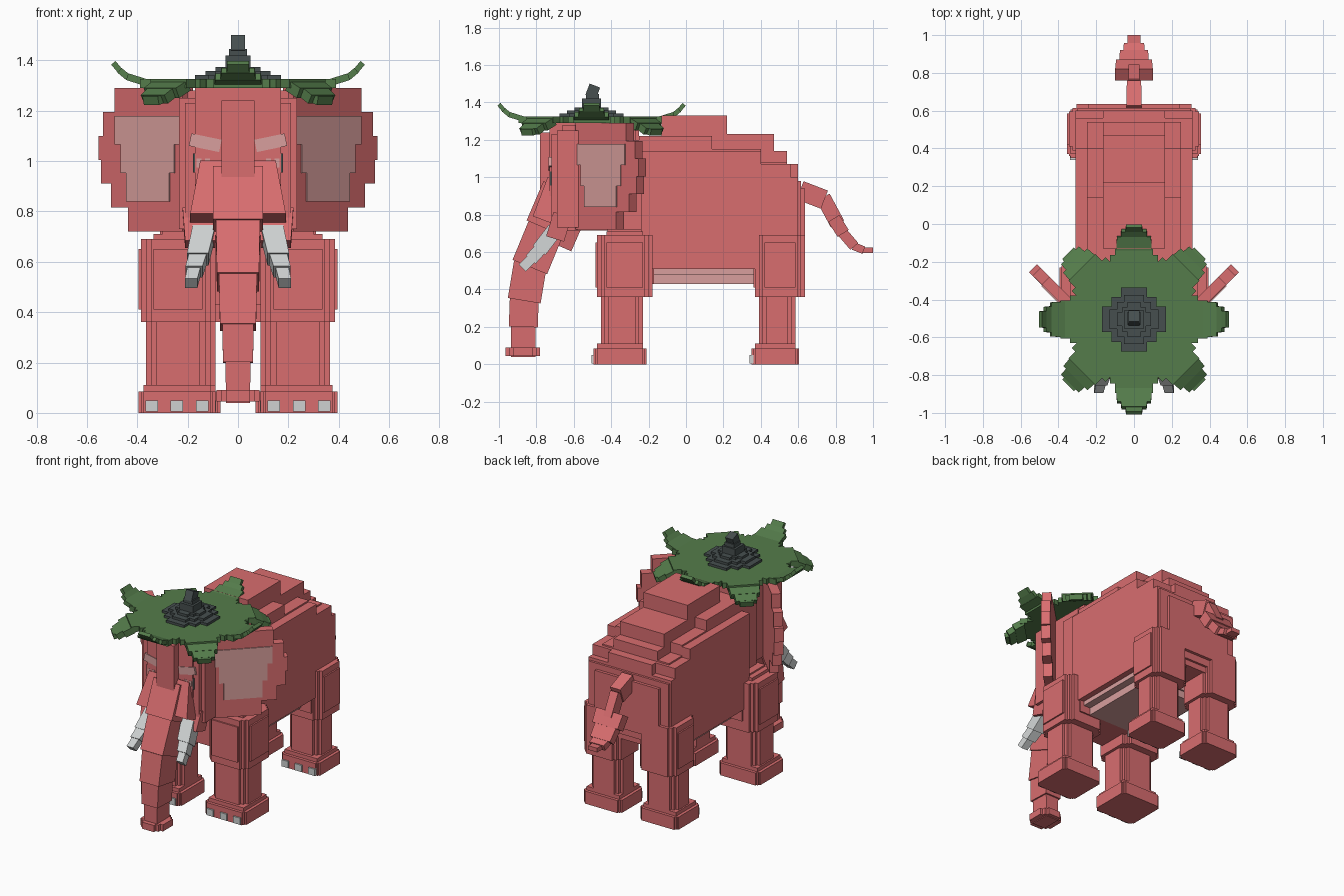
import bpy, bmesh, math
from mathutils import Vector

default_cube = bpy.data.objects.get("Cube")
if default_cube:
    bpy.data.objects.remove(default_cube, do_unlink=True)


def material(name, red, green, blue):
    colour = (red, green, blue, 1)
    result = bpy.data.materials.new(name)
    result.use_nodes = True
    result.diffuse_color = colour
    result.node_tree.nodes["Principled BSDF"].inputs["Base Color"].default_value = colour
    return result


skin = material("rose skin", .69, .153, .159)
pale = material("pale pink", .69, .347, .337)
ivory = material("ivory grey", .62, .64, .64)
leaf = material("leaf green", .089, .202, .07)
slate = material("dark slate", .061, .078, .078)


# Every solid is a pair of matching rings, lofted and capped
def make(name, colour, solids):
    bm = bmesh.new()
    for ring_a, ring_b in solids:
        first = [bm.verts.new(point) for point in ring_a]
        second = [bm.verts.new(point) for point in ring_b]
        bm.faces.new(first)
        bm.faces.new(reversed(second))
        for i in range(len(first)):
            bm.faces.new((first[i - 1], second[i - 1], second[i], first[i]))
    bmesh.ops.recalc_face_normals(bm, faces=bm.faces)
    mesh = bpy.data.meshes.new(name)
    bm.to_mesh(mesh)
    bm.free()
    mesh.materials.append(colour)
    bpy.context.collection.objects.link(bpy.data.objects.new(name, mesh))


def loft(outline, bottom, top):
    return [(x, y, bottom) for x, y in outline], [(x, y, top) for x, y in outline]


def box(left, right, front, back, bottom, top):
    return loft([(left, front), (right, front), (right, back), (left, back)], bottom, top)


def slab(half, front, back, bottom, top):
    return box(-half, half, front, back, bottom, top)


def mirror(solids):
    return solids + [tuple([(-x, y, z) for x, y, z in ring] for ring in solid) for solid in solids]


def notched(left, right, front, back, bottom, top, notch):
    """Block whose upright edges are cut in steps."""
    return [box(left + step * notch, right - step * notch,
                front + (2 - step) * notch, back - (2 - step) * notch, bottom, top)
            for step in range(3)]


def bar(start, end, width, end_width, thick, side=Vector((1, 0, 0))):
    """Tapered bar; width is a half size along side, thick a half size across it."""
    start, end = Vector(start), Vector(end)
    across = (end - start).cross(side).normalized() * thick
    return tuple([point - side * half - across, point + side * half - across,
                  point + side * half + across, point - side * half + across]
                 for point, half in ((start, width), (end, end_width)))


def chain(path, widths, thicks, side=Vector((1, 0, 0))):
    """Bars along a path, each one stepping down in size and overlapping the last."""
    path = [Vector(point) for point in path]
    bars = []
    for i, (start, end) in enumerate(zip(path, path[1:])):
        fraction = i / (len(path) - 2)
        width = widths[0] + (widths[1] - widths[0]) * fraction
        thick = thicks[0] + (thicks[1] - thicks[0]) * fraction
        bars.append(bar(start.lerp(end, -.1 if i else 0), end, width, width * .95, thick, side))
    return bars


def in_profile(*points):
    return [(0, y, z) for y, z in points]


def staircase(half, front, bottom, *steps):
    """Side profile that steps down towards the back, extruded across."""
    outline = [(front, bottom)]
    for back, top in steps:
        outline += [(front, top), (back, top)]
        front = back
    outline.append((front, bottom))
    return [(-half, y, z) for y, z in outline], [(half, y, z) for y, z in outline]


# Torso in three stepped layers, then neck, chest, rump and belly
make("torso", skin, [
    staircase(.31, -.24, .51, (.4, 1.14), (.56, 1.07), (.6, 1)),
    staircase(.25, -.25, .6, (.14, 1.22), (.4, 1.15), (.54, 1.08)),
    staircase(.165, -.13, .9, (.22, 1.33), (.47, 1.23), (.54, 1.14), (.6, 1.07))])
make("neck", skin, [slab(.25, -.4, -.1, .7, 1.2)])
make("chest", skin, [slab(.3, -.42, -.17, .43, .72)])
make("rump", skin, [slab(.3, .5, .615, .55, .98), slab(.24, .5, .635, .6, .94)])
make("belly", pale, [slab(.27, -.2, .38, .48, .52), slab(.22, -.2, .37, .43, .5)])


# Legs with notched thighs, shins, feet and toenails
def legs(name, inner, outer, front, back):
    thigh = notched(inner, outer, front, back, .36, .69, .02)
    rim = .05
    thigh.append(box(inner + rim, outer - rim, front + rim, back - rim, .6, .71))
    thigh.append(box(inner + rim, outer + .01, front + rim, back - rim, .41, .65))
    thigh.append(box(inner + rim, outer - rim, front - .01, back - rim, .41, .65))
    make(name + "_thighs", skin, mirror(thigh))
    make(name + "_shins", skin, mirror(
        notched(inner + .02, outer - .02, front + .02, back - rim, .08, .4, .02)))
    foot = notched(inner, outer + .01, front - .02, back - .03, 0, .085, .01)
    foot.append(box(inner + .02, outer - .01, front, back - rim, 0, .11))
    make(name + "_feet", skin, mirror(foot))
    nails = []
    for toe in (-1, 0, 1):
        middle = (inner + outer) / 2 + toe * .1
        nails.append(box(middle - .02, middle + .03, front - .03, front, .005, .05))
    make(name + "_toenails", ivory, mirror(nails))


legs("front", .09, .385, -.475, -.18)
legs("rear", .07, .345, .37, .635)

# Head, central brow ridge and mouth
make("head", skin, [
    slab(.235, -.69, -.27, .73, 1.25), slab(.21, -.72, -.3, .76, 1.23),
    slab(.17, -.73, -.28, .9, 1.29), slab(.2, -.66, -.25, .715, 1.28)])
make("brow_ridge", skin, [slab(.065, -.78, -.68, .85, 1.24)])
make("lower_lip", skin, [bar((0, -.58, .78), (0, -.65, .62), .09, .06, .04)])
make("cheeks", skin, mirror([bar((.15, -.66, .8), (.15, -.7, .67), .07, .06, .05)]))

# Trunk: broad root, shrinking segments and a flared tip
make("trunk_root", skin, [bar((0, -.655, .97), (0, -.735, .76), .15, .19, .09),
                          bar((0, -.67, .94), (0, -.76, .73), .1, .1, .1)])
make("trunk", skin, chain(
    in_profile((-.74, .75), (-.835, .52), (-.865, .34), (-.87, .2), (-.87, .04)),
    (.088, .05), (.1, .066)))
make("trunk_tip", skin, notched(-.085, .085, -.965, -.78, .045, .09, .02))

# Tusks
make("tusks", ivory, mirror(chain(
    [(.135, -.7, .72), (.16, -.785, .61), (.175, -.83, .56), (.186, -.875, .515)],
    (.045, .026), (.042, .026))))

# Eyes and eyebrows
make("eyes", slate, mirror([box(.1, .178, -.728, -.7, .955, 1.03)]))
make("pupils", pale, mirror([box(inner, inner + .02, -.732, -.72, .975, 1.01)
                             for inner in (.112, .145)]))
make("eyebrows", pale, mirror([
    bar((.07, -.72, 1.06), (.19, -.72, 1.085), .014, .014, .025, Vector((0, 1, 0)))]))


# Ears swept back at an angle, built from stacked rows
def ear_row(bottom, top, inner, outer, front, back):
    corners = [(inner, front), (outer, front), (outer, back), (inner, back)]
    return loft([(x - depth * .7, x - .81 + depth * .7) for x, depth in corners], bottom, top)


row_height = .095
ears, linings = [], []
for row in range(6):
    bottom = .72 + row * row_height
    middle = bottom + row_height / 2
    reach = .555 - 1.6 * (middle - 1.04) ** 2
    ears.append(ear_row(bottom, bottom + row_height, .22, reach, 0, .06))
make("ears", skin, mirror(ears))
for row in range(3):
    bottom = .84 + row * .113
    linings.append(ear_row(bottom, bottom + .113, .27 - row * .02, .44 + row * .023, -.006, .01))
make("ear_linings", pale, mirror(linings))

# Tail and its wide tuft
make("tail", skin, chain(in_profile((.61, .93), (.74, .88), (.81, .75)), (.04, .03), (.052, .04)))
make("tail_tuft", skin, chain(in_profile((.79, .78), (.84, .7), (.9, .63), (.95, .61), (1, .61)),
                              (.1, .035), (.035, .014)))

# Leaf hat: lobed brim whose tips curl up and droop in turn
hat_centre = Vector((0, -.505, 0))
brim, tips = [], []
for lobe in range(8):
    angle = lobe * math.pi / 4
    outward = Vector((math.cos(angle), math.sin(angle), 0))
    sideways = Vector((-outward.y, outward.x, 0))
    half_lobe = [(.305, -.126), (.34, -.126), (.34, -.1), (.39, -.1)]
    for radius, offset in half_lobe + [(r, -o) for r, o in reversed(half_lobe)]:
        point = hat_centre + outward * radius + sideways * offset
        brim.append((point.x, point.y))
    if lobe % 2:
        curve, thick = [(.37, 1.3), (.43, 1.27), (.47, 1.245), (.49, 1.24)], .022
    else:
        curve, thick = [(.36, 1.31), (.44, 1.335), (.47, 1.36), (.495, 1.39)], .014
    path = [hat_centre + outward * radius + Vector((0, 0, height)) for radius, height in curve]
    tips += chain(path, (.095, .045), (thick, thick * .8), sideways)
make("hat_brim", leaf, [loft(brim, 1.29, 1.326)])
make("hat_leaf_tips", leaf, tips)

# Hat crown tiers and bent stalk
crown = []
for tier in range(3):
    radius = .17 - tier * .04
    crown += notched(-radius, radius, hat_centre.y - radius, hat_centre.y + radius,
                     1.31, 1.342 + tier * .016, radius * .3)
make("hat_crown", slate, crown)
make("hat_stalk", slate, [slab(.05, -.555, -.455, 1.35, 1.42),
                          slab(.035, -.535, -.465, 1.4, 1.445),
                          bar((0, -.51, 1.43), (0, -.487, 1.49), .028, .028, .03)])
